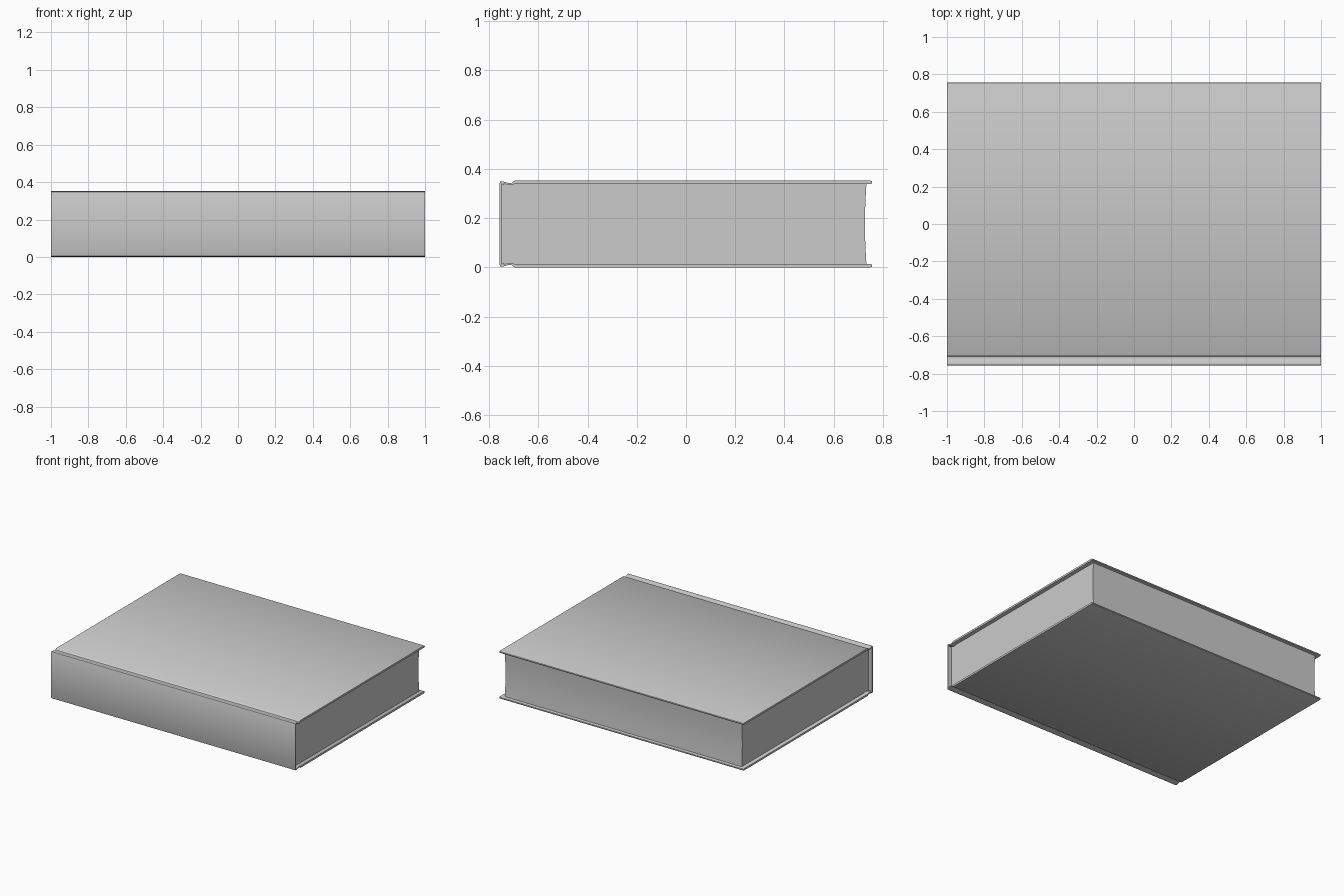
import bpy, bmesh, math

if "Cube" in bpy.data.objects:
    bpy.data.objects.remove(bpy.data.objects["Cube"])

HEIGHT = 0.352


def extrude_profile(name, profile, half_width):
    """Extrude a closed (y, z) outline along x, centred on x = 0."""
    bm = bmesh.new()
    face = bm.faces.new([bm.verts.new((-half_width, y, z)) for y, z in profile])
    ext = bmesh.ops.extrude_face_region(bm, geom=[face])
    verts = [g for g in ext["geom"] if isinstance(g, bmesh.types.BMVert)]
    bmesh.ops.translate(bm, verts=verts, vec=(2 * half_width, 0, 0))
    caps = [f for f in bm.faces if len(f.verts) > 4]
    bmesh.ops.triangulate(bm, faces=caps)
    bmesh.ops.recalc_face_normals(bm, faces=bm.faces)
    mesh = bpy.data.meshes.new(name)
    bm.to_mesh(mesh)
    bm.free()
    obj = bpy.data.objects.new(name, mesh)
    bpy.context.collection.objects.link(obj)
    bpy.ops.object.select_all(action='DESELECT')
    obj.select_set(True)
    bpy.context.view_layer.objects.active = obj
    bpy.ops.object.shade_smooth_by_angle(angle=math.radians(35))
    return obj


def flip(points):
    """Mirror points to the other board, in reverse order."""
    return [(y, HEIGHT - z) for y, z in reversed(points)]


# Cover: spine corner, hinge groove, board with rounded edge, then inner side
outer = [(-0.757, 0.343), (-0.755, 0.348), (-0.749, 0.350), (-0.736, 0.347),
         (-0.724, 0.343), (-0.716, 0.342), (-0.708, 0.343), (-0.703, 0.348),
         (-0.697, 0.352)]
board_edge = [(0.750, 0.352), (0.755, 0.350), (0.757, 0.345),
              (0.755, 0.340), (0.750, 0.338)]
inner = [(-0.697, 0.338), (-0.708, 0.335), (-0.716, 0.334), (-0.724, 0.335),
         (-0.736, 0.339), (-0.745, 0.341), (-0.749, 0.338)]
top_half = outer + board_edge + inner
extrude_profile("cover", top_half + flip(top_half), 1.0)

# Page block with a shallow concave fore edge
z0, z1, steps = 0.0135, 0.3385, 12
fore = []
for i in range(steps + 1):
    t = i / steps
    fore.append((0.733 - 0.006 * math.sin(math.pi * t), z0 + (z1 - z0) * t))
extrude_profile("pages", [(-0.751, z1), (-0.751, z0)] + fore, 0.97)
